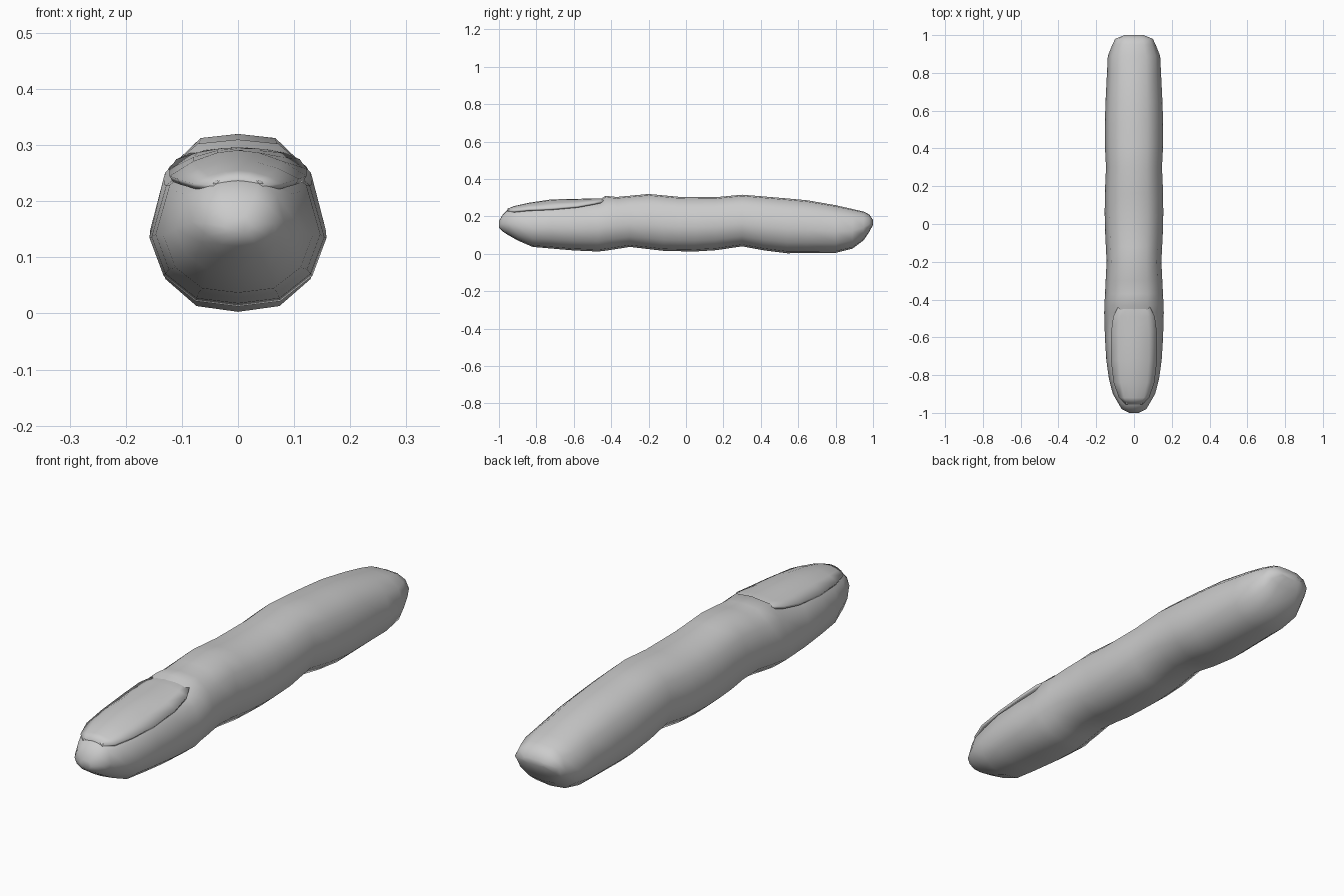
import bpy, bmesh

if "Cube" in bpy.data.objects:
    bpy.data.objects.remove(bpy.data.objects["Cube"])

# Profile curves along the finger: (y, value)
TOP = [(-1, .175), (-.98, .21), (-.95, .24), (-.72, .279), (-.47, .284), (-.43, .31), (-.37, .304),
       (-.2, .32), (-.04, .305), (.15, .302), (.3, .316), (.5, .3), (.65, .286), (.8, .26),
       (.95, .226), (.98, .21), (1, .18)]
BOTTOM = [(-1, .14), (-.98, .12), (-.92, .08), (-.82, .037), (-.6, .018), (-.46, .012), (-.3, .037),
          (-.12, .016), (.04, .012), (.17, .02), (.3, .04), (.42, .018), (.54, .003), (.8, .005),
          (.88, .02), (.96, .08), (1, .155)]
WIDTH = [(-1, .025), (-.98, .065), (-.9, .112), (-.78, .143), (-.6, .154), (-.46, .158), (-.2, .145),
         (0, .155), (.15, .155), (.3, .148), (.45, .156), (.6, .153), (.9, .138), (.98, .1), (1, .05)]
# Half cross-section as fractions of half width and height
HALF = [(0, 1), (.46, .975), (.83, .8), (1, .45), (.84, .2), (.48, .035), (0, 0)]
RING = HALF + [(-x, z) for x, z in HALF[-2:0:-1]]


def sample(curve, y):
    for (a, p), (b, q) in zip(curve, curve[1:]):
        if y <= b:
            return p + (q - p) * (y - a) / (b - a)
    return curve[-1][1]


def loft(name, rows, closed):
    bm = bmesh.new()
    vs = [[bm.verts.new(p) for p in r] for r in rows]
    n = len(rows[0])
    for a, b in zip(vs, vs[1:]):
        for i in range(n if closed else n - 1):
            j = (i + 1) % n
            bm.faces.new((a[i], a[j], b[j], b[i]))
    if closed:
        bm.faces.new(vs[0])
        bm.faces.new(vs[-1])
    bmesh.ops.recalc_face_normals(bm, faces=bm.faces)
    for f in bm.faces:
        f.smooth = True
    me = bpy.data.meshes.new(name)
    bm.to_mesh(me)
    bm.free()
    ob = bpy.data.objects.new(name, me)
    bpy.context.collection.objects.link(ob)
    return ob


# Finger body
stations = [-1, -.98, -.95, -.9, -.82, -.72, -.6, -.47, -.43, -.37, -.3, -.2, -.12, -.04, .05, .16,
            .3, .42, .54, .65, .8, .89, .95, .98, 1]
rows = []
for y in stations:
    w, b, t = (sample(c, y) for c in (WIDTH, BOTTOM, TOP))
    rows.append([(w * x, y, b + (t - b) * z) for x, z in RING])
loft("finger", rows, True)

# Fingernail: (y, half width, centre height, edge height)
NAIL = [(-.955, .045, .241, .228), (-.92, .08, .255, .232), (-.84, .108, .273, .24),
        (-.72, .122, .291, .245), (-.58, .122, .294, .258), (-.49, .11, .296, .275),
        (-.44, .085, .296, .286), (-.42, .05, .294, .288)]
arc = [-1, -.65, -.3, 0, .3, .65, 1]
nail = loft("fingernail", [[(w * f, y, c - (c - e) * f * f) for f in arc] for y, w, c, e in NAIL], False)
solid = nail.modifiers.new("thickness", 'SOLIDIFY')
solid.thickness = .012
top_up = nail.data.polygons[0].normal.z > 0
solid.offset = -1 if top_up else 1
